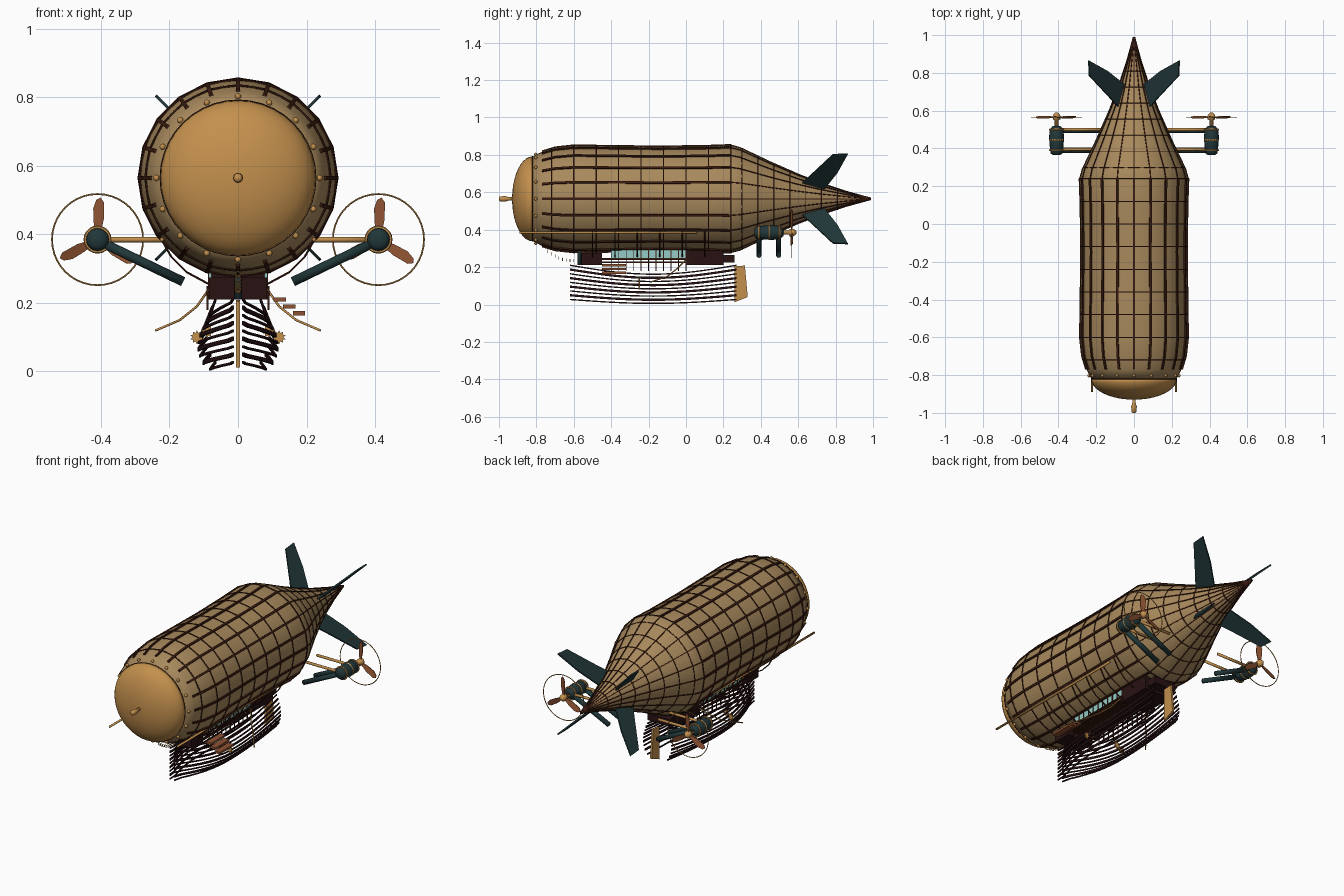
import bpy, bmesh, math
from mathutils import Vector

cube = bpy.data.objects.get("Cube")
if cube:
    bpy.data.objects.remove(cube, do_unlink=True)


def material(name, rgb):
    m = bpy.data.materials.new(name)
    m.use_nodes = True
    m.diffuse_color = (*rgb, 1)
    m.node_tree.nodes["Principled BSDF"].inputs["Base Color"].default_value = (*rgb, 1)
    return m


CANVAS = material("tan canvas", (.39, .25, .108))
GOLD = material("bronze", (.55, .28, .075))
RIB = material("dark brown", (.042, .011, .005))
HULL = material("dark maroon", (.022, .006, .007))
TEAL = material("dark teal", (.015, .038, .041))
WOOD = material("warm wood", (.27, .085, .032))
GLASS = material("pale glass", (.3, .6, .57))
AXIS_Z = .565


def finish(name, bm, mat, smooth=False):
    bmesh.ops.recalc_face_normals(bm, faces=bm.faces)
    for f in bm.faces:
        f.smooth = smooth
    me = bpy.data.meshes.new(name)
    bm.to_mesh(me)
    bm.free()
    me.materials.append(mat)
    ob = bpy.data.objects.new(name, me)
    bpy.context.collection.objects.link(ob)
    return ob


def skin(name, rings, mat, smooth=False):
    """Join equal closed loops of points into a capped tube."""
    bm = bmesh.new()
    loops = [[bm.verts.new(p) for p in ring] for ring in rings]
    n = len(loops[0])
    for a, b in zip(loops, loops[1:]):
        for i in range(n):
            bm.faces.new((a[i], a[(i + 1) % n], b[(i + 1) % n], b[i]))
    bm.faces.new(loops[0])
    bm.faces.new(loops[-1])
    return finish(name, bm, mat, smooth)


def lathe(name, profile, x, z, mat, n=40):
    """Revolve (y, radius) pairs about a line along y."""
    turn = [math.tau * i / n for i in range(n)]
    return skin(name, [[(x + r * math.cos(a), y, z + r * math.sin(a)) for a in turn]
                       for y, r in profile], mat, True)


def sweep(name, pts, u, v, mat):
    """Rectangular strip along a path; u and v are its half sizes."""
    u, v = Vector(u), Vector(v)
    return skin(name, [[Vector(p) + s * u + t * v for s, t in ((1, 1), (1, -1), (-1, -1), (-1, 1))]
                       for p in pts], mat)


def rod(name, pts, r, mat, n=8):
    rings = []
    pts = [Vector(p) for p in pts]
    for i, p in enumerate(pts):
        d = pts[min(i + 1, len(pts) - 1)] - pts[max(i - 1, 0)]
        q = d.to_track_quat('Z', 'Y')
        rings.append([p + q @ Vector((r * math.cos(math.tau * k / n), r * math.sin(math.tau * k / n), 0))
                      for k in range(n)])
    return skin(name, rings, mat, n > 6)


def box(name, lo, hi, mat):
    c = [(a + b) / 2 for a, b in zip(lo, hi)]
    return sweep(name, [(c[0], lo[1], c[2]), (c[0], hi[1], c[2])],
                 ((hi[0] - lo[0]) / 2, 0, 0), (0, 0, (hi[2] - lo[2]) / 2), mat)


def plate(name, pts, thickness, mat):
    t = Vector(thickness) / 2
    return skin(name, [[Vector(p) - t for p in pts], [Vector(p) + t for p in pts]], mat)


def hoop(name, x, y, z, r, thin, mat, n):
    bpy.ops.mesh.primitive_torus_add(location=(x, y, z), rotation=(math.pi / 2, 0, 0), major_radius=r,
                                     minor_radius=thin, major_segments=n, minor_segments=6)
    ob = bpy.context.object
    ob.name = name
    ob.data.materials.append(mat)


# Envelope, nose cap and nose pin
BODY = [(-.82, .225), (-.77, .252), (-.7, .273), (-.6, .284), (-.4, .281), (-.15, .278), (.1, .281),
        (.24, .286), (.29, .273), (.45, .197), (.6, .131), (.72, .084), (.86, .038), (.99, .002)]
lathe("envelope", BODY, 0, AXIS_Z, CANVAS)
cap = [(-.93 + .11 * (1 - math.cos(a)), .227 * math.sin(a))
       for a in (math.pi / 2 * (i + .05) / 10.05 for i in range(11))]
lathe("nose_cap", cap, 0, AXIS_Z, GOLD)
lathe("nose_pin", [(-1, .007), (-.995, .013), (-.965, .015), (-.95, .009), (-.92, .009)], 0, AXIS_Z, GOLD, 12)


def radius(y):
    for (y0, r0), (y1, r1) in zip(BODY, BODY[1:]):
        if y <= y1:
            return r0 + (r1 - r0) * (y - y0) / (y1 - y0)
    return 0


# Frame: long straps and hoops
body_path = [p for p in BODY if -.8 < p[0] < .28]
tail_path = [p for p in BODY if p[0] > .2]
for i in range(20):
    a = math.tau * i / 20
    c, s = math.cos(a), math.sin(a)
    for label, path, w, h in (("strap", body_path, .006, .007), ("tail_strap", tail_path, .0028, .004)):
        sweep(f"{label}_{i}", [(r * c, y, AXIS_Z + r * s) for y, r in path],
              (-s * w, 0, c * w), (c * h, 0, s * h), RIB)
for i in range(9):
    y = -.72 + .12 * i
    hoop(f"hoop_{i}", 0, y, AXIS_Z, radius(y) + .004, .0035, RIB, 20)
for i in range(7):
    y = .3 + .085 * i
    hoop(f"tail_hoop_{i}", 0, y, AXIS_Z, radius(y) + .002, .0028, RIB, 20)
hoop("cap_seam", 0, -.82, AXIS_Z, .226, .003, RIB, 40)
for i in range(16):
    a = math.tau * i / 16
    bpy.ops.mesh.primitive_uv_sphere_add(segments=8, ring_count=6, radius=.009, location=(
        .238 * math.cos(a), -.803, AXIS_Z + .238 * math.sin(a)))
    bolt = bpy.context.object
    bolt.name = f"cap_bolt_{i}"
    bolt.data.materials.append(GOLD)
    bpy.ops.object.shade_smooth()

# Tail fins on the diagonals
for sx in (-1, 1):
    for sz in (-1, 1):
        k = math.sqrt(.5)
        outline = [(.62, .12), (.66, .17), (.785, .335), (.865, .34), (.81, .2), (.74, .075)]
        plate("tail_fin", [(sx * r * k, y, AXIS_Z + sz * r * k) for y, r in outline],
              (sx * .006, 0, -sz * .006), TEAL)

# Engines, one on each side
EZ = .385
for sx in (-1, 1):
    ex = sx * .41
    lathe("nacelle", [(.365, .02), (.375, .032), (.42, .037), (.46, .04), (.5, .035), (.52, .02)],
          ex, EZ, TEAL, 16)
    for y in (.39, .445, .5):
        hoop("nacelle_band", ex, y, EZ, .036, .005, GOLD, 20)
    lathe("propeller_shaft", [(.51, .01), (.55, .01), (.553, .02), (.575, .02), (.59, .008)], ex, EZ, GOLD, 12)
    hoop("propeller_guard", ex, .565, EZ, .133, .0025, GOLD, 40)
    blade = [(.015, .007), (.05, .015), (.09, .019), (.115, .012), (.123, 0), (.11, -.011), (.06, -.014), (.015, -.007)]
    for turn in (86, 206, 326):
        c, s = math.cos(math.radians(turn)), math.sin(math.radians(turn))
        plate("propeller_blade", [(ex + r * c - w * s, .565 + w * .3, EZ + r * s + w * c) for r, w in blade],
              (0, .004, 0), WOOD)
    for y in (.395, .5):
        rod("engine_beam", [(sx * .17, y, EZ), (sx * .4, y, EZ)], .008, GOLD)
        rod("engine_brace", [(sx * .16, y - .005, .262), (sx * .39, y - .005, .373)], .014, TEAL)

    # Side poles, hangers and curved booms
    rod("side_pole", [(sx * .222, -.89, EZ), (sx * .222, .06, EZ)], .006, GOLD)
    for i in range(6):
        y = -.5 + .12 * i
        rod("hanger", [(sx * .226, y, .39), (sx * .195, y, .335), (sx * .15, y, .29), (sx * .085, y, .255)],
            .0035, RIB, 6)
    rod("curved_boom", [(sx * x, y, z) for x, y, z in ((.085, 0, .24), (.12, -.05, .19), (.17, -.1, .15),
                                                      (.24, -.19, .12))], .0035, GOLD)

    # Cabin glass, mullions and lower railing
    box("window_strip", (sx * .078, -.4, .25), (sx * .084, 0, .295), GLASS)
    for i in range(11):
        y = -.4 + .04 * i
        box("window_post", (sx * .084, y - .002, .25), (sx * .088, y + .002, .3), RIB)
        box("rail_post", (sx * .086, y - .002, .18), (sx * .092, y + .002, .25), RIB)
    box("hand_rail", (sx * .085, -.46, .222), (sx * .093, .02, .229), RIB)

    # Open plank hull: narrow bow, wide middle
    for k in range(9):
        f = k / 8
        width = .082 + .034 * math.sin(math.pi * f ** .8)
        path = []
        for j in range(17):
            t = j / 16
            if t < .45:
                x = max(.015, width * (1 - (1 - t / .45) ** 2))
            else:
                x = width * (1 - .2 * ((t - .45) / .55) ** 2)
            dip = (.021 + .027 * f) * math.sin(math.pi * t)
            path.append((sx * x, -.62 + .89 * t, .027 + .183 * f - dip))
        sweep("hull_plank", path, (0, 0, .006 if k % 2 else .0035), (.003, 0, 0), HULL)

    # Toothed wheels by the hull
    for x, z in ((.12, .1), (.09, .118)):
        teeth = [(sx * x + (.013, .02)[i % 2] * math.cos(math.tau * i / 20), -.25,
                  z + (.013, .02)[i % 2] * math.sin(math.tau * i / 20)) for i in range(20)]
        plate("toothed_wheel", teeth, (0, .008, 0), GOLD)

# Gondola blocks, deck and roof
box("fore_cabin", (-.085, -.56, .21), (.085, -.45, .275), HULL)
box("aft_cabin", (-.088, 0, .21), (.088, .2, .29), HULL)
box("aft_ledge", (-.07, .2, .225), (.07, .26, .265), HULL)
for i in range(8):
    x = -.0735 + .021 * i
    box("deck_board", (x - .0095, -.55, .238), (x + .0095, .2, .248), RIB)
box("cabin_sill", (-.09, -.42, .244), (.09, .01, .25), RIB)
rod("bow_post", [(0, -.57, .21), (0, -.57, .32)], .01, TEAL)

# Boarding steps on the left side
for i in range(3):
    x, z = .122 + .028 * i, .21 - .02 * i
    box("boarding_step", (x - .018, -.45, z - .006), (x + .018, -.32, z + .006), WOOD)

# Bow chain links
for i in range(8):
    t = i / 7
    hoop("chain_link", 0, -.74 + .14 * t, .285 - .05 * t - .015 * math.sin(math.pi * t), .007, .002, GOLD, 8)

# Rudder
plate("rudder", [(0, .26, .205), (0, .315, .208), (0, .33, .04), (0, .26, .012)], (.012, 0, 0), GOLD)
